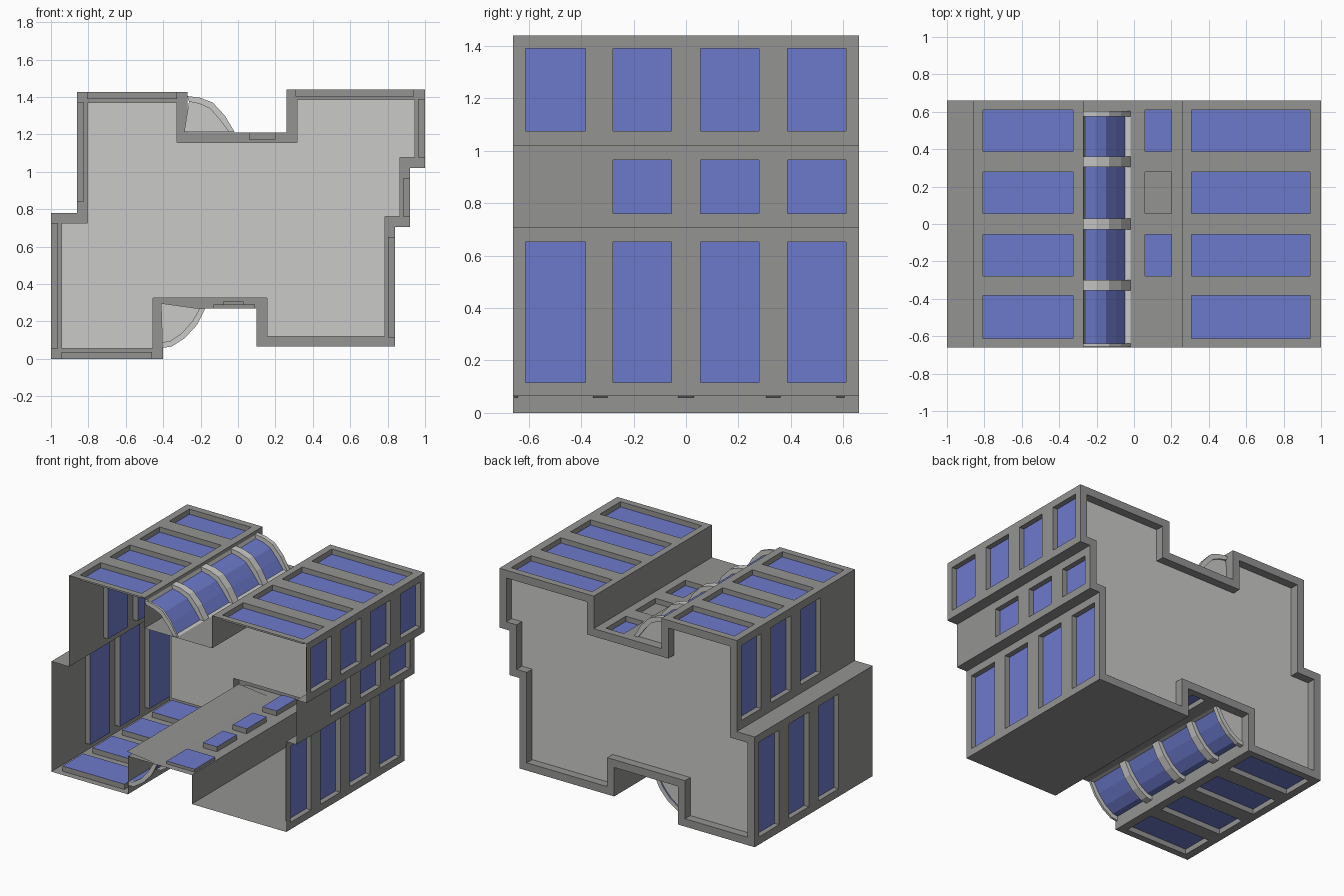
import bpy, bmesh
from mathutils import Vector

if "Cube" in bpy.data.objects:
    bpy.data.objects.remove(bpy.data.objects["Cube"])


def mat(name, rgb):
    m = bpy.data.materials.new(name)
    m.diffuse_color = (*rgb, 1)
    m.use_nodes = True
    m.node_tree.nodes["Principled BSDF"].inputs["Base Color"].default_value = m.diffuse_color
    return m


GREY = mat("wall grey", (0.295, 0.295, 0.29))
LIGHT = mat("pale grey", (0.59, 0.59, 0.58))
BLUE = mat("window blue", (0.152, 0.195, 0.6))
MATS = [GREY, LIGHT, BLUE]


def finish(bm, name):
    me = bpy.data.meshes.new(name)
    bmesh.ops.remove_doubles(bm, verts=bm.verts[:], dist=1e-5)
    bm.to_mesh(me)
    bm.free()
    for m in MATS:
        me.materials.append(m)
    ob = bpy.data.objects.new(name, me)
    bpy.context.collection.objects.link(ob)
    return ob


def face(bm, pts, mi=0):
    f = bm.faces.new([bm.verts.new(p) for p in pts])
    f.material_index = mi


Y0, Y1, YP, T = -0.66, 0.66, 0.60, 0.055   # front, back, back panel, rim width
DEPTH = 0.037

# House outline in x,z (counter-clockwise)
PROFILE = [(-1, 0), (-.40, 0), (-.40, .27), (.10, .27), (.10, .065), (.84, .065),
           (.84, .705), (.92, .705), (.92, 1.02), (1, 1.02), (1, 1.44), (.26, 1.44),
           (.26, 1.21), (-.27, 1.21), (-.27, 1.425), (-.86, 1.425), (-.86, .78), (-1, .78)]
ROWS = [(-.613, -.383), (-.278, -.055), (.055, .278), (.387, .61)]


def row(a, b, which, depth=DEPTH):
    """Windows spanning a..b along the wall, in the chosen depth rows."""
    return [(a, b, *ROWS[i], depth, 2) for i in which]


ALL, BACK3 = (0, 1, 2, 3), (1, 2, 3)
# Windows by outline edge number; a..b is x on level walls and z on upright ones
WINDOWS = {
    0: row(-.945, -.46, ALL),
    2: row(-.13, .09, (0,), .02) + row(-.08, .03, BACK3, .035),
    5: row(.115, .652, ALL),
    7: row(.76, .965, BACK3),
    9: row(1.075, 1.39, ALL),
    10: row(.308, .942, ALL),
    12: row(.06, .20, (1, 3)) + [(.06, .20, *ROWS[2], DEPTH, 0)],
    14: row(-.808, -.325, ALL),
    15: row(.84, 1.37, BACK3),
    17: row(.055, .725, BACK3),
}


def inward(i):
    p, q = PROFILE[i], PROFILE[(i + 1) % len(PROFILE)]
    d = Vector((q[0] - p[0], q[1] - p[1])).normalized()
    return Vector((-d.y, d.x))


# Outer walls with sunken windows
bm = bmesh.new()
N = len(PROFILE)
for i in range(N):
    p, q = PROFILE[i], PROFILE[(i + 1) % N]
    n2 = inward(i)
    n = Vector((n2.x, 0, n2.y))
    level = abs(p[1] - q[1]) < 1e-6
    s, e = (p[0], q[0]) if level else (p[1], q[1])
    wins = WINDOWS.get(i, [])

    def at(t, y):
        return Vector((t, y, p[1])) if level else Vector((p[0], y, t))

    def ring(a, b, c, d):
        if e < s:
            a, b = b, a
        return [at(a, c), at(a, d), at(b, d), at(b, c)]

    ts = sorted({s, e} | {w[0] for w in wins} | {w[1] for w in wins})
    ys = sorted({Y0, Y1} | {w[2] for w in wins} | {w[3] for w in wins})
    for a, b in zip(ts, ts[1:]):
        for c, d in zip(ys, ys[1:]):
            mt, my = (a + b) / 2, (c + d) / 2
            if not any(w[0] < mt < w[1] and w[2] < my < w[3] for w in wins):
                face(bm, ring(a, b, c, d))
    for a, b, c, d, dep, mi in wins:
        r = ring(a, b, c, d)
        low = [v + n * dep for v in r]
        face(bm, low, mi)
        for k in range(4):
            m = (k + 1) % 4
            face(bm, [r[k], r[m], low[m], low[k]])
# Back rim
inner = [Vector(PROFILE[i]) + T * (inward(i - 1) + inward(i)) for i in range(N)]
for i in range(N):
    j = (i + 1) % N
    p, q, a, b = PROFILE[i], PROFILE[j], inner[i], inner[j]
    face(bm, [(p[0], Y1, p[1]), (a.x, Y1, a.y), (b.x, Y1, b.y), (q[0], Y1, q[1])])
    face(bm, [(a.x, Y1, a.y), (a.x, YP, a.y), (b.x, YP, b.y), (b.x, Y1, b.y)])
finish(bm, "house_shell")

# Back wall panel, set in behind the rim
bm = bmesh.new()
face(bm, [(v.x, YP, v.y) for v in reversed(inner)], 1)
finish(bm, "back_panel")

# Curved glazed bays: blue inner arc with pale ribs
RIBS = [(-.655, -.64), (-.355, -.30), (-.03, .03), (.305, .36), (.575, .605)]


def bay(name, outer, inn, corner):
    bm = bmesh.new()
    for k in range(len(outer) - 1):
        (ax, az), (bx, bz) = inn[k], inn[k + 1]
        face(bm, [(ax, -.655, az), (bx, -.655, bz), (bx, .605, bz), (ax, .605, az)], 2)
    finish(bm, name + "_glass")
    bm = bmesh.new()
    loop = outer + inn[::-1]
    for c, d in RIBS:
        for k in range(len(loop)):
            (ax, az), (bx, bz) = loop[k], loop[(k + 1) % len(loop)]
            face(bm, [(ax, c, az), (bx, c, bz), (bx, d, bz), (ax, d, az)], 1)
        for y in (c, d):
            for k in range(len(outer) - 1):
                quad = [outer[k], outer[k + 1], inn[k + 1], inn[k]]
                face(bm, [(x, y, z) for x, z in quad], 1)
    for k in (0, -1):   # long rails at both ends of the arc
        (ax, az), (bx, bz) = outer[k], inn[k]
        face(bm, [(ax, -.655, az), (bx, -.655, bz), (bx, .605, bz), (ax, .605, az)], 1)
    face(bm, [(x, .595, z) for x, z in inn + [corner]], 1)   # back end cap
    bmesh.ops.remove_doubles(bm, verts=bm.verts[:], dist=1e-5)
    bmesh.ops.recalc_face_normals(bm, faces=bm.faces[:])
    finish(bm, name + "_frame")


bay("roof_bay",
    [(-.272, 1.405), (-.20, 1.395), (-.135, 1.37), (-.07, 1.30), (-.018, 1.212)],
    [(-.262, 1.375), (-.205, 1.363), (-.15, 1.338), (-.095, 1.275), (-.048, 1.212)],
    (-.288, 1.212))
bay("under_bay",
    [(-.405, .058), (-.355, .065), (-.285, .11), (-.22, .18), (-.175, .268)],
    [(-.405, .088), (-.362, .095), (-.302, .135), (-.245, .20), (-.205, .268)],
    (-.412, .297))

# Sloping plate above the lower bay, seen inside the house
bm = bmesh.new()
face(bm, [(-.412, -.655, .297), (-.178, -.655, .272), (-.178, .598, .272), (-.412, .598, .297)])
finish(bm, "under_bay_plate")
